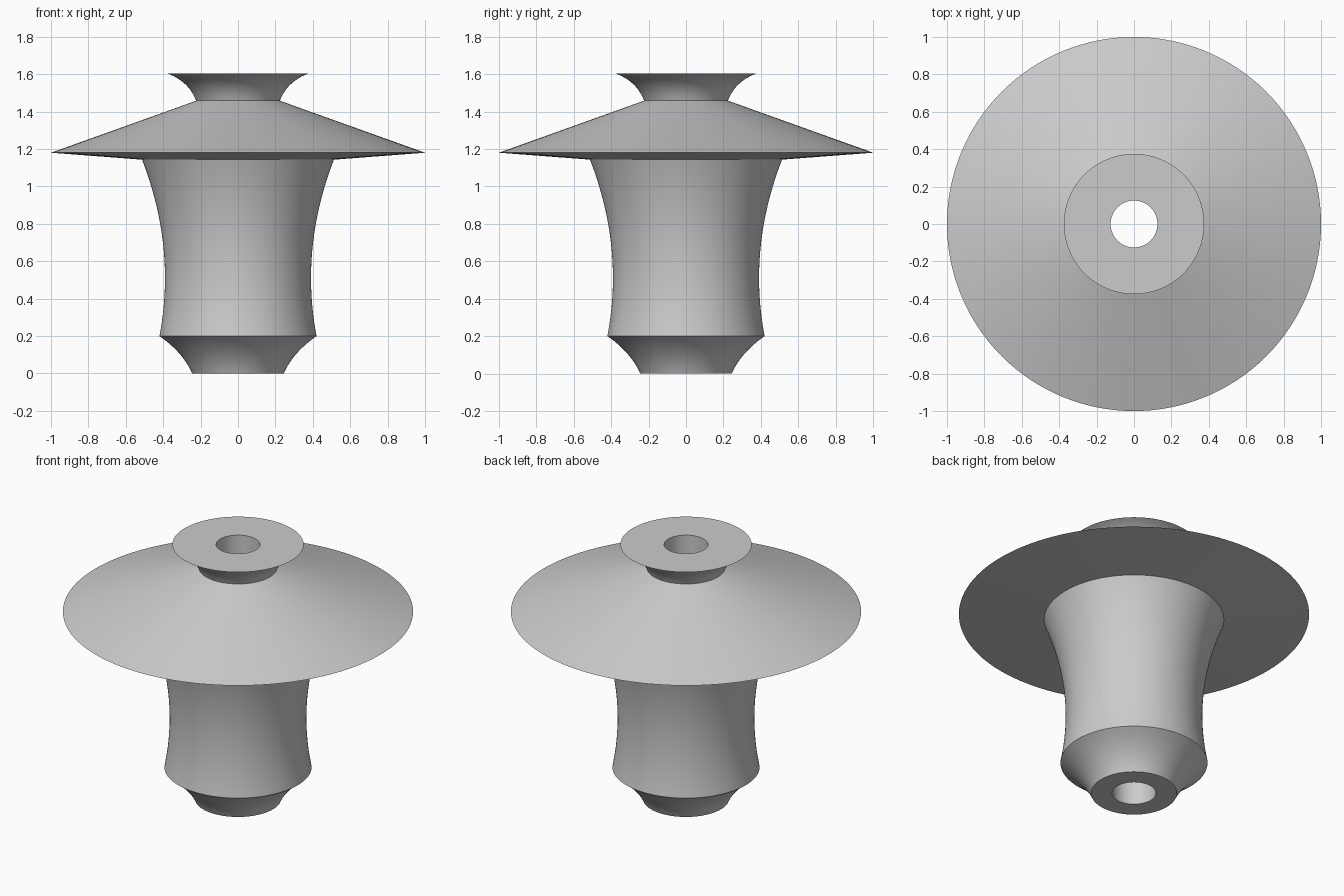
import bpy
import bmesh
import math
from mathutils import Vector

cube = bpy.data.objects.get("Cube")
if cube:
    bpy.data.objects.remove(cube, do_unlink=True)

SEGMENTS = 128
BORE = 0.125


def curve(start, control, end, steps):
    """Quadratic curve of (radius, height) points."""
    pts = []
    for i in range(steps + 1):
        t = i / steps
        pts.append(tuple((1 - t) ** 2 * a + 2 * t * (1 - t) * b + t * t * c
                         for a, b, c in zip(start, control, end)))
    return pts


def lathe(name, profile, material):
    """Spin a closed (radius, height) profile around z."""
    bm = bmesh.new()
    verts = [bm.verts.new((r, 0, z)) for r, z in profile]
    edges = [bm.edges.new((verts[i - 1], verts[i])) for i in range(len(verts))]
    bmesh.ops.spin(bm, geom=verts + edges, cent=Vector(), axis=Vector((0, 0, 1)),
                   angle=math.tau, steps=SEGMENTS, use_merge=True)
    bmesh.ops.remove_doubles(bm, verts=bm.verts[:], dist=1e-5)
    bmesh.ops.recalc_face_normals(bm, faces=bm.faces[:])
    mesh = bpy.data.meshes.new(name)
    bm.to_mesh(mesh)
    bm.free()
    mesh.materials.append(material)
    obj = bpy.data.objects.new(name, mesh)
    bpy.context.collection.objects.link(obj)
    bpy.ops.object.select_all(action="DESELECT")
    obj.select_set(True)
    bpy.context.view_layer.objects.active = obj
    bpy.ops.object.shade_smooth_by_angle(angle=math.radians(25))
    return obj


grey = bpy.data.materials.new("light grey")
grey.use_nodes = True
colour = (0.6, 0.6, 0.6, 1)
grey.diffuse_color = colour
grey.node_tree.nodes["Principled BSDF"].inputs["Base Color"].default_value = colour

# Flared foot, waisted body, wide conical brim and flared neck
foot = curve((0.245, 0), (0.292, 0.11), (0.42, 0.2), 12)
body = curve((0.42, 0.2), (0.33, 0.67), (0.513, 1.143), 24)
brim = [(1.0, 1.18)]
neck = curve((0.224, 1.458), (0.262, 1.56), (0.375, 1.603), 12)

# Straight bore through the middle closes the profile
outline = [(BORE, 0)] + foot + body[1:] + brim + neck + [(BORE, 1.603)]
lathe("turned_spool_with_brim", outline, grey)
